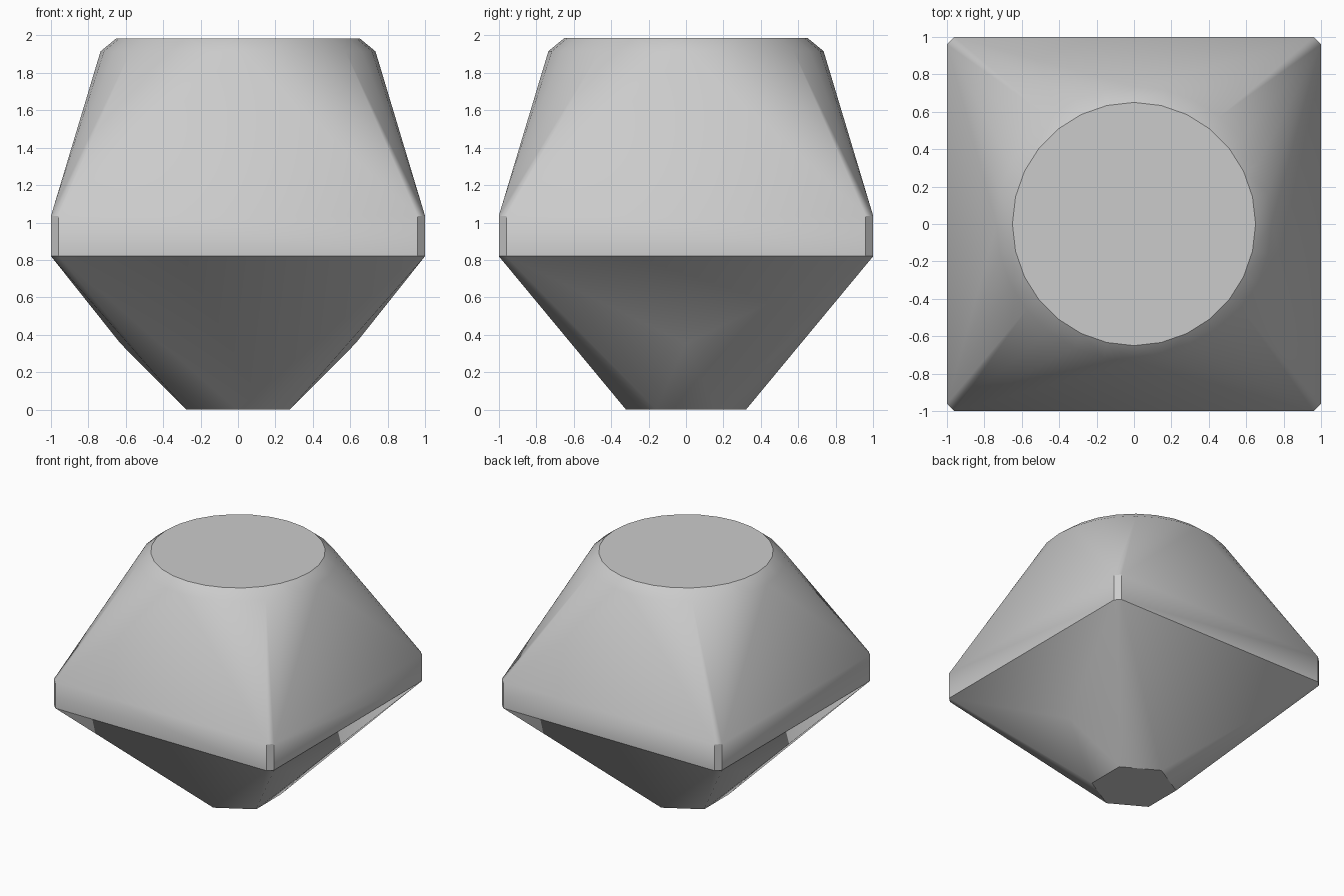
import bpy, bmesh, math

cube = bpy.data.objects.get("Cube")
if cube:
    bpy.data.objects.remove(cube, do_unlink=True)

grey = bpy.data.materials.new("plain grey")
grey.use_nodes = True
grey.diffuse_color = (0.6, 0.6, 0.6, 1)
grey.node_tree.nodes["Principled BSDF"].inputs["Base Color"].default_value = (0.6, 0.6, 0.6, 1)


def ring(radius, z, sides, start=0.0):
    """Corners of a regular polygon at height z."""
    angles = [start + 2 * math.pi * i / sides for i in range(sides)]
    return [(radius * math.cos(a), radius * math.sin(a), z) for a in angles]


def chamfered_square(half, cut, z):
    """Corners of a square with small cut corners at height z."""
    inner = half - cut
    return [(sx * a, sy * b, z) for sx in (-1, 1) for sy in (-1, 1)
            for a, b in ((half, inner), (inner, half))]


# Round top with a narrow bevel
points = ring(0.65, 1.985, 28) + ring(0.735, 1.915, 28)
# Upright square waist
points += chamfered_square(1.0, 0.04, 1.035) + chamfered_square(1.0, 0.04, 0.82)
# Slight bulge on both lower sides
points += [(s * 0.63, 0, 0.355) for s in (-1, 1)]
# Hexagonal foot
points += ring(0.32, 0, 6, math.pi / 2)

# Wrap the sections in one convex skin
bm = bmesh.new()
for p in points:
    bm.verts.new(p)
bmesh.ops.convex_hull(bm, input=bm.verts[:])
bmesh.ops.dissolve_limit(bm, angle_limit=math.radians(0.2),
                         verts=bm.verts[:], edges=bm.edges[:])
bmesh.ops.recalc_face_normals(bm, faces=bm.faces[:])
mesh = bpy.data.meshes.new("faceted_body")
bm.to_mesh(mesh)
bm.free()
mesh.materials.append(grey)

body = bpy.data.objects.new("faceted_body", mesh)
bpy.context.collection.objects.link(body)
bpy.ops.object.select_all(action='DESELECT')
body.select_set(True)
bpy.context.view_layer.objects.active = body
bpy.ops.object.shade_smooth_by_angle(angle=math.radians(36))
